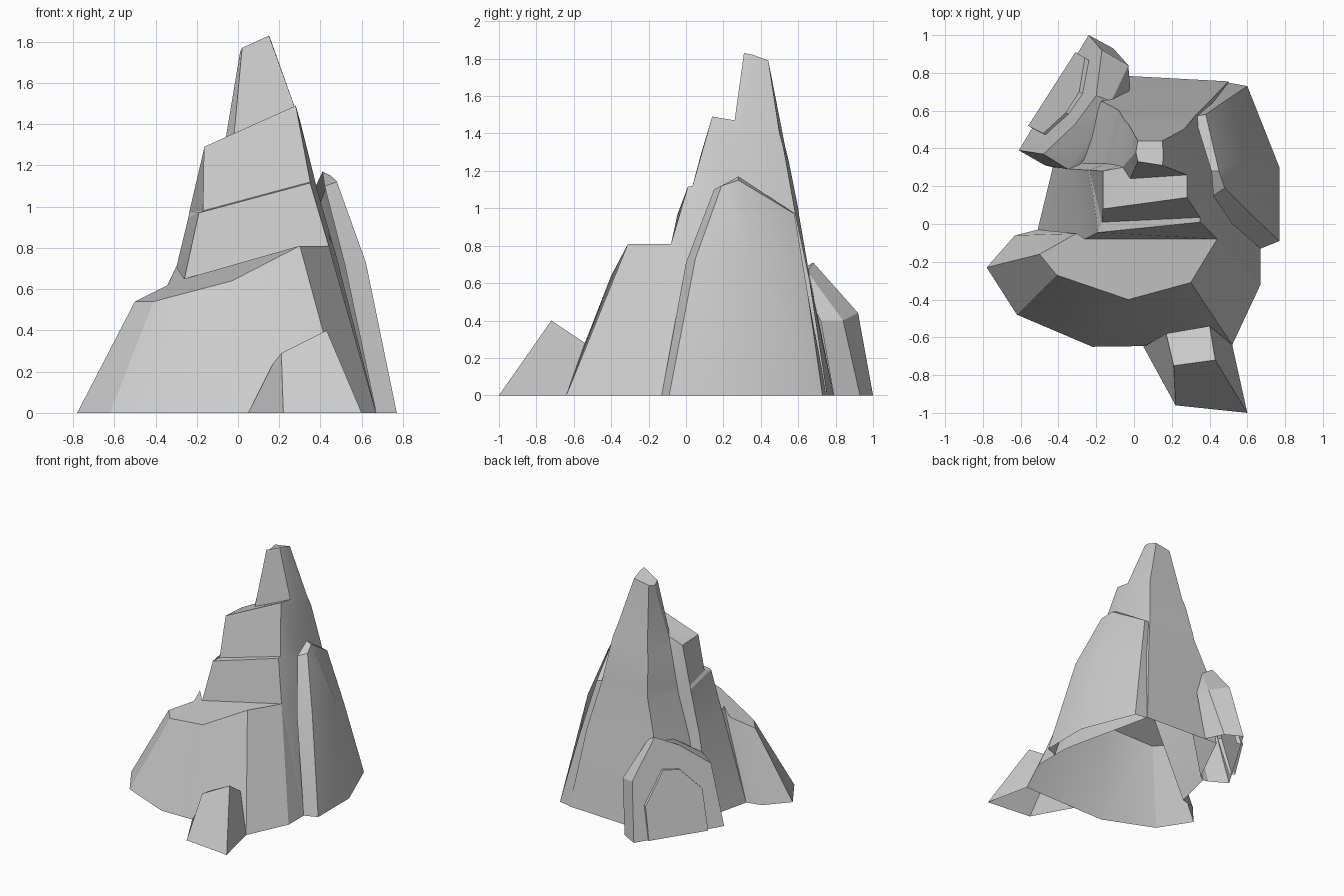
import bpy, bmesh, math
from mathutils import Vector


def loft(name, rings, closed=False, cap=True, skip=()):
    """Skin stacked rings (top first); open underneath; skip = (row, column) gaps."""
    bm = bmesh.new()
    rows = [[bm.verts.new(p) for p in ring] for ring in rings]
    n = len(rows[0])
    for r in range(len(rows) - 1):
        for c in range(n if closed else n - 1):
            if (r, c) not in skip:
                d = (c + 1) % n
                bm.faces.new((rows[r][c], rows[r + 1][c], rows[r + 1][d], rows[r][d]))
    if cap:
        bm.faces.new(rows[0])
    bmesh.ops.remove_doubles(bm, verts=bm.verts, dist=0.003)
    bmesh.ops.recalc_face_normals(bm, faces=bm.faces)
    mesh = bpy.data.meshes.new(name)
    bm.to_mesh(mesh)
    bm.free()
    ob = bpy.data.objects.new(name, mesh)
    bpy.context.collection.objects.link(ob)
    bpy.ops.object.select_all(action='DESELECT')
    ob.select_set(True)
    bpy.context.view_layer.objects.active = ob
    bpy.ops.object.shade_smooth_by_angle(angle=math.radians(25))
    return ob


# stepped peak: front-left, front-right, right, back-right, back-left, notch, left
top = [(.02, .33, 1.77), (.15, .31, 1.83), (.155, .36, 1.82),
       (.15, .44, 1.79), (.02, .44, 1.77), (.01, .38, 1.75), (.01, .38, 1.75)]
neck = [(-.02, .24, 1.34), (.28, .26, 1.47), (.28, .30, 1.47),
        (.26, .50, 1.40), (-.03, .53, 1.33), (-.06, .30, 1.33), (-.06, .30, 1.33)]
upper_lip = [(-.165, .08, 1.29), (.28, .14, 1.49), (.30, .28, 1.42),
             (.28, .52, 1.33), (-.05, .55, 1.25), (-.08, .31, 1.27), (-.165, .28, 1.28)]
upper_foot = [(-.17, .01, .98), (.35, .035, 1.12), (.38, .20, 1.10),
              (.33, .58, 1.0), (-.08, .60, 1.0), (-.15, .32, .95), (-.235, .285, .98)]
lower_lip = [(-.19, -.045, .97), (.35, .01, 1.115), (.385, .19, 1.08),
             (.335, .585, .97), (-.085, .605, .96), (-.155, .32, .92), (-.24, .285, .95)]
lower_foot = [(-.26, -.08, .65), (.44, -.08, .81), (.48, .10, .75),
              (.41, .66, .62), (-.17, .65, .70), (-.25, .32, .60), (-.32, .29, .62)]
base = [(-.51, -.03, 0), (.67, -.13, 0), (.67, 0, 0), (.50, .755, 0),
        (-.15, .79, 0), (-.38, .33, 0), (-.43, .30, 0)]
loft("stepped_peak", [top, neck, upper_lip, upper_foot, lower_lip, lower_foot, base],
     closed=True, skip={(5, 0)})

# broad ledge across the front
loft("front_ledge", [
    [(-.26, -.08, .65), (-.30, -.05, .71), (-.34, -.07, .62), (-.50, -.16, .54),
     (-.41, -.27, .54), (-.03, -.40, .64), (.30, -.31, .81), (.44, -.08, .81), (.44, -.08, .81)],
    [(-.51, -.03, 0), (-.51, -.03, 0), (-.63, -.06, 0), (-.78, -.23, 0), (-.62, -.48, 0),
     (-.22, -.65, 0), (.52, -.64, 0), (.67, -.32, 0), (.67, -.13, 0)]])

# small boulder at the front right
loft("front_boulder", [
    [(.17, -.58, .24), (.21, -.75, .29), (.43, -.72, .40), (.40, -.54, .28)],
    [(.05, -.65, 0), (.22, -.96, 0), (.60, -1.0, 0), (.52, -.64, 0)]])

# slab leaning on the right side
loft("right_slab", [
    [(.41, .28, 1.17), (.45, .28, 1.15), (.45, .28, 1.15), (.38, .58, .97), (.32, .57, .98)],
    [(.42, .15, 1.10), (.48, .19, 1.12), (.47, .30, 1.10), (.38, .58, .97), (.32, .57, .98)],
    [(.52, 0, .71), (.62, .05, .73), (.62, .35, .71), (.48, .65, .55), (.40, .65, .55)],
    [(.67, -.13, 0), (.77, -.09, 0), (.77, .30, 0), (.60, .73, 0), (.49, .75, 0)]])

# arched rock at the back left: front loop, back loop, edge buried in the mountain
loft("arched_rock", [
    [(-.61, .39, 0), (-.48, .37, .46), (-.31, .53, .62), (-.20, .68, .71),
     (-.17, .92, .44), (-.24, 1.0, 0)],
    [(-.47, .31, 0), (-.35, .29, .48), (-.22, .47, .62), (-.12, .65, .66),
     (-.03, .84, .40), (-.11, .93, 0)],
    [(-.43, .30, 0), (-.30, .30, .48), (-.17, .45, .62), (-.08, .60, .62),
     (-.02, .72, .40), (-.04, .79, 0)]])
panel = [(-.56, .52, 0), (-.48, .48, .30), (-.36, .59, .46),
         (-.29, .70, .48), (-.26, .88, .25), (-.31, .91, 0)]
inward = Vector((.04, -.024, 0))
loft("arched_panel", [panel, [Vector(p) + inward for p in panel]])
